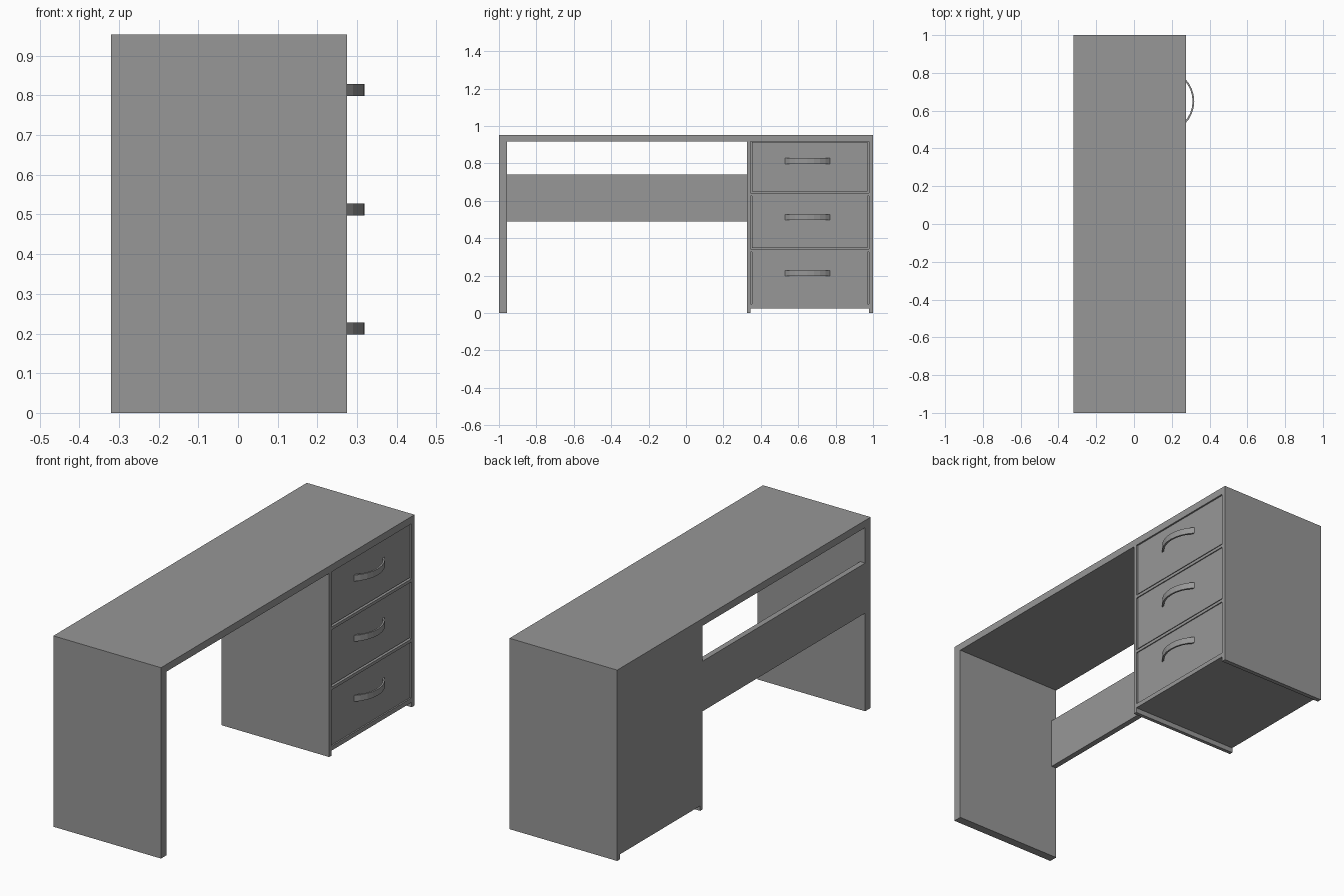
import bpy
import bmesh
import math

cube = bpy.data.objects.get("Cube")
if cube:
    bpy.data.objects.remove(cube, do_unlink=True)

# Single flat grey for the whole desk
GREY = (0.31, 0.31, 0.31, 1.0)
grey = bpy.data.materials.new("mid grey")
grey.use_nodes = True
grey.diffuse_color = GREY
grey.node_tree.nodes["Principled BSDF"].inputs["Base Color"].default_value = GREY


def add_object(name, bm):
    bmesh.ops.recalc_face_normals(bm, faces=bm.faces)
    mesh = bpy.data.meshes.new(name)
    bm.to_mesh(mesh)
    bm.free()
    mesh.materials.append(grey)
    obj = bpy.data.objects.new(name, mesh)
    bpy.context.collection.objects.link(obj)
    return obj


def box(name, x, y, z):
    """Box from (low, high) pairs along each axis."""
    bm = bmesh.new()
    bmesh.ops.create_cube(bm, size=1)
    for v in bm.verts:
        v.co = [(a + b) / 2 + c * (b - a) for (a, b), c in zip((x, y, z), v.co)]
    return add_object(name, bm)


def handle(name, z, height=0.031, half=0.122, segments=8):
    """Bowed strip handle: an arc-shaped band extruded upwards."""
    base, bulge, thick = 0.268, 0.051, 0.009
    radius = (half ** 2 + bulge ** 2) / (2 * bulge)
    sweep = math.asin(half / radius)
    centre = base + bulge - radius
    angles = [sweep * (2 * i / segments - 1) for i in range(segments + 1)]
    bm = bmesh.new()
    rows = []
    for a in angles:
        rows.append([bm.verts.new((centre + r * math.cos(a), 0.65 + r * math.sin(a), z))
                     for r in (radius, radius - thick)])
    strip = [bm.faces.new((p[0], q[0], q[1], p[1])) for p, q in zip(rows, rows[1:])]
    up = bmesh.ops.extrude_face_region(bm, geom=strip)["geom"]
    moved = [g for g in up if isinstance(g, bmesh.types.BMVert)]
    # the extruded copy leaves the lower faces in place as the underside
    bmesh.ops.translate(bm, verts=moved, vec=(0, 0, height))
    return add_object(name, bm)


BACK, FRONT = -0.32, 0.275
DEPTH = (BACK, FRONT)
UNDER = 0.917

# Main slabs
box("desk_top", DEPTH, (-1, 1), (UNDER, 0.953))
box("end_leg", DEPTH, (-1, -0.957), (0, UNDER))
box("modesty_panel", (BACK, BACK + 0.028), (-0.957, 0.327), (0.49, 0.74))

# Drawer pedestal
box("pedestal_inner_side", DEPTH, (0.327, 0.345), (0, UNDER))
box("pedestal_outer_side", DEPTH, (0.978, 1), (0, UNDER))
box("pedestal_core", (BACK, 0.255), (0.345, 0.978), (0.025, UNDER))
box("bottom_rail", (0.255, FRONT), (0.345, 0.978), (0.025, 0.047))

# Drawers, each with a rail above the lower ones and a bowed handle
drawers = [("lower", 0.049, 0.327, 0.197),
           ("middle", 0.349, 0.627, 0.497),
           ("upper", 0.649, 0.914, 0.798)]
for label, low, high, grip in drawers:
    box(label + "_drawer_front", (0.25, 0.27), (0.353, 0.971), (low, high))
    handle(label + "_drawer_handle", grip)
    if label != "upper":
        box(label + "_drawer_rail", (0.25, FRONT), (0.345, 0.978), (high, high + 0.015))
